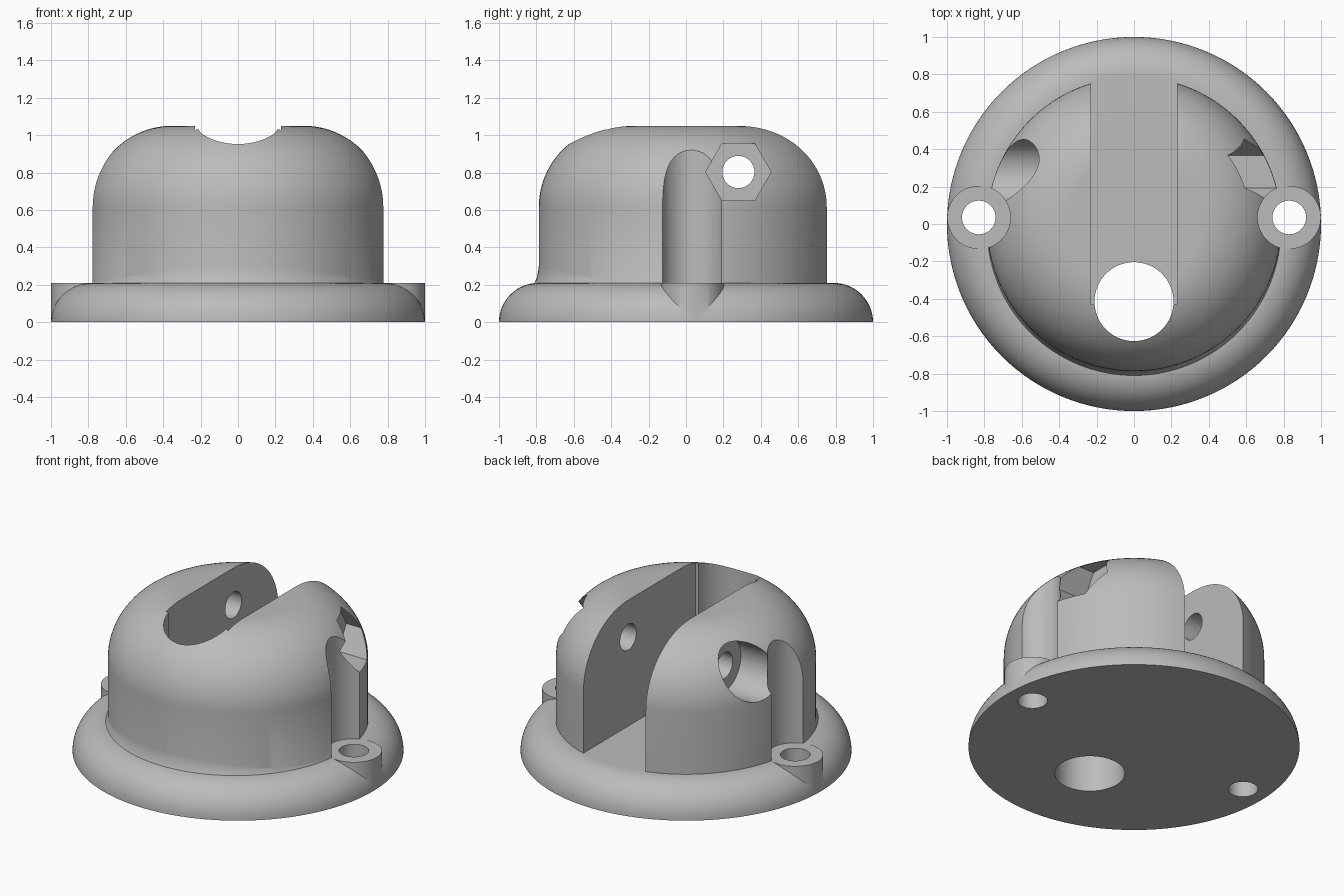
import bpy
from math import sin, cos, pi, radians
from mathutils import Matrix

cube = bpy.data.objects.get("Cube")
if cube:
    bpy.data.objects.remove(cube, do_unlink=True)

# Single plain grey
grey = bpy.data.materials.new("plain grey")
grey.use_nodes = True
colour = (0.5, 0.5, 0.5, 1)
grey.diffuse_color = colour
grey.node_tree.nodes["Principled BSDF"].inputs["Base Color"].default_value = colour

TOP = 0.21                 # top of the flange
DOME_TOP = 1.05
SCREW = (0.83, 0.035)      # screw position, mirrored in x
PIN = (0.28, 0.803)        # cross pin position in y and z


def make(name, verts, faces):
    mesh = bpy.data.meshes.new(name)
    mesh.from_pydata(verts, [], faces)
    mesh.materials.append(grey)
    ob = bpy.data.objects.new(name, mesh)
    bpy.context.collection.objects.link(ob)
    return ob


def lathe(name, profile, n=128, centre=(0, 0)):
    """Closed solid turned about z from (radius, z) points, bottom to top."""
    verts = [(centre[0] + r * cos(2 * pi * i / n), centre[1] + r * sin(2 * pi * i / n), z)
             for r, z in profile for i in range(n)]
    faces = [(k * n + i, k * n + (i + 1) % n, (k + 1) * n + (i + 1) % n, (k + 1) * n + i)
             for k in range(len(profile) - 1) for i in range(n)]
    last = (len(profile) - 1) * n
    faces.append(tuple(reversed(range(n))))
    faces.append(tuple(range(last, last + n)))
    return make(name, verts, faces)


def post(x, y, r, z0, z1, n=64):
    return lathe("post", [(r, z0), (r, z1)], n, (x, y))


def bar(x0, x1, r, n=64):
    """Prism along x through the pin position."""
    ob = lathe("bar", [(r, x0), (r, x1)], n)
    ob.data.transform(Matrix.Translation((0, *PIN)) @ Matrix.Rotation(radians(90), 4, 'Y')
                      @ Matrix.Rotation(radians(90), 4, 'Z'))
    return ob


def box(x0, x1, y0, y1, z0, z1):
    verts = [(x, y, z) for z in (z0, z1) for x, y in ((x0, y0), (x1, y0), (x1, y1), (x0, y1))]
    sides = [(i, (i + 1) % 4, (i + 1) % 4 + 4, i + 4) for i in range(4)]
    return make("box", verts, [(3, 2, 1, 0), (4, 5, 6, 7)] + sides)


def combine(ob, tool, operation):
    tool.hide_render = True
    mod = ob.modifiers.new("combine", 'BOOLEAN')
    mod.operation, mod.solver, mod.object = operation, 'EXACT', tool
    bpy.context.view_layer.objects.active = ob
    bpy.ops.object.modifier_apply(modifier=mod.name)
    bpy.data.objects.remove(tool, do_unlink=True)


def rounded(radius, corner, top, steps):
    """Quarter-round shoulder up to the top."""
    return [(radius - corner + corner * cos(a), top - corner + corner * sin(a))
            for a in (pi / 2 * i / steps for i in range(steps + 1))]


# Round flange with two screw bosses
flange = lathe("base_flange", rounded(1.0, TOP, TOP, 16))
for side in (-1, 1):
    combine(flange, post(side * SCREW[0], SCREW[1], 0.169, 0, TOP), 'UNION')
for side in (-1, 1):
    combine(flange, post(side * SCREW[0], SCREW[1], 0.09, -0.1, 0.4), 'DIFFERENCE')

# Dome with a slight flare at the front foot
dome = lathe("dome", [(0.787, TOP)] + rounded(0.787, 0.435, DOME_TOP, 24))
flare = lathe("flare", [(0.785, TOP), (0.771, 0.24), (0.762, 0.3)], 128, (0, -0.025))
combine(dome, flare, 'UNION')

# Slot open to the back, and the round cable hole through everything
combine(dome, box(-0.23, 0.23, -0.43, 1, 0.1, 1.2), 'DIFFERENCE')
for part in (flange, dome):
    combine(part, post(0, -0.415, 0.211, -0.1, 1.2, 96), 'DIFFERENCE')

# Screwdriver clearance above each boss
for side in (-1, 1):
    combine(dome, post(side * SCREW[0], SCREW[1], 0.169, 0.1, 1.2), 'DIFFERENCE')

# Cross pin hole, hexagonal nut pocket and round head pocket
combine(dome, bar(-1, 1, 0.086), 'DIFFERENCE')
combine(dome, bar(0.48, 1, 0.175, 6), 'DIFFERENCE')
combine(dome, bar(-1, -0.48, 0.172), 'DIFFERENCE')

# Smooth shading with sharp edges kept
for part in (flange, dome):
    bpy.ops.object.select_all(action='DESELECT')
    part.select_set(True)
    bpy.context.view_layer.objects.active = part
    bpy.ops.object.shade_smooth_by_angle(angle=radians(30))
